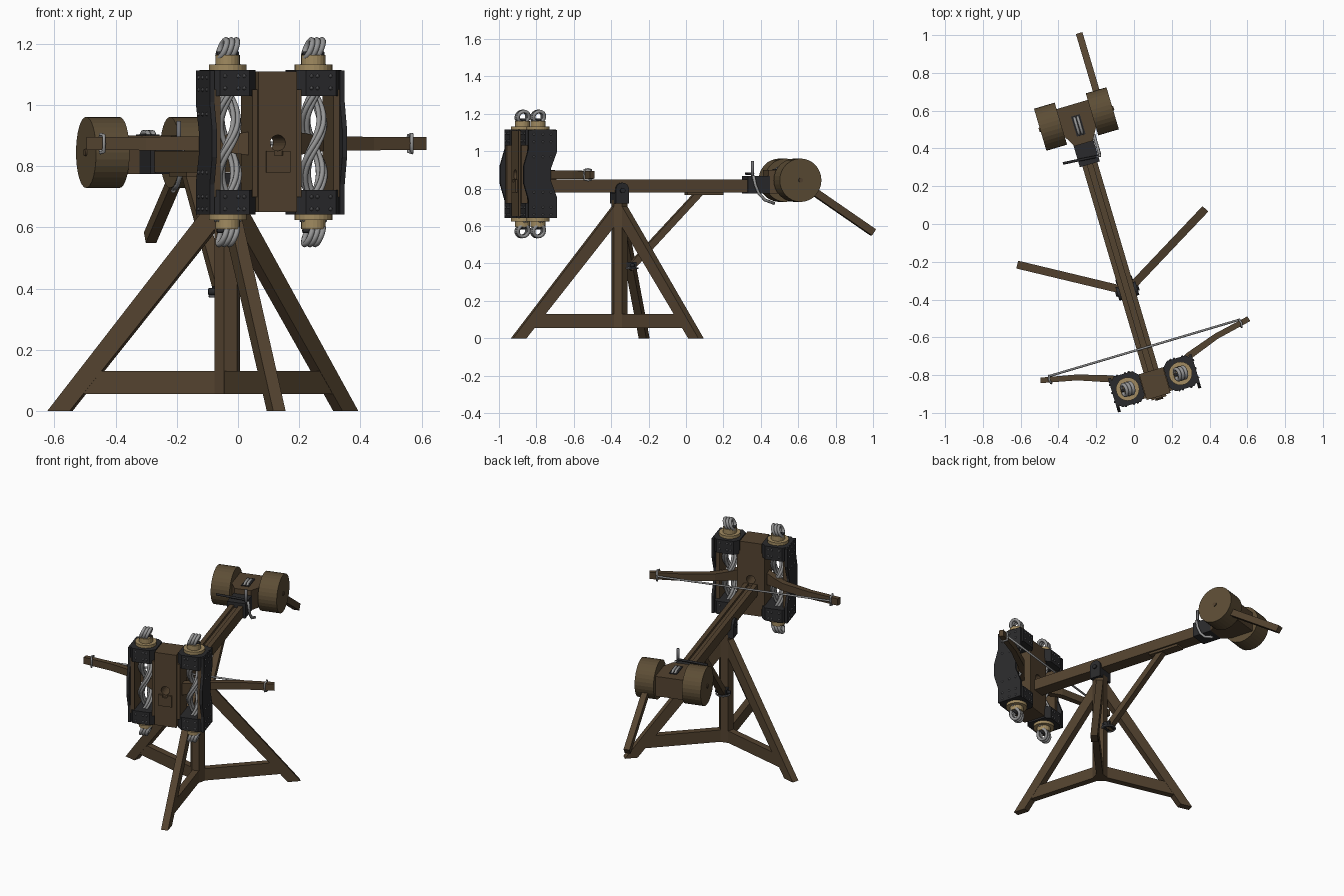
import bpy, bmesh, math
from mathutils import Matrix, Vector

if "Cube" in bpy.data.objects:
    bpy.data.objects.remove(bpy.data.objects["Cube"])

# Everything is modelled in the weapon's own frame (x right, y back), then turned on its stand
WORLD = Matrix.Translation((-0.035, -0.355, 0)) @ Matrix.Rotation(math.radians(16.5), 4, 'Z')


def material(name, r, g, b):
    m = bpy.data.materials.new(name)
    m.diffuse_color = (r, g, b, 1)
    m.use_nodes = True
    m.node_tree.nodes["Principled BSDF"].inputs["Base Color"].default_value = m.diffuse_color
    return m


WOOD = material("brown wood", 0.088, 0.056, 0.029)
DRUM = material("light brown wood", 0.108, 0.074, 0.036)
IRON = material("black iron", 0.023, 0.023, 0.025)
STEEL = material("grey steel", 0.16, 0.16, 0.17)
BRASS = material("dull brass", 0.36, 0.26, 0.12)
ROPE = material("grey rope", 0.30, 0.30, 0.30)


def finish(name, bm, mat, pre=None, smooth=False):
    bmesh.ops.recalc_face_normals(bm, faces=bm.faces)
    bm.transform(WORLD @ (pre or Matrix()))
    me = bpy.data.meshes.new(name)
    bm.to_mesh(me)
    bm.free()
    me.materials.append(mat)
    if smooth:
        me.polygons.foreach_set("use_smooth", [True] * len(me.polygons))
    ob = bpy.data.objects.new(name, me)
    bpy.context.collection.objects.link(ob)
    return ob


def prism(name, pts, axis, lo, hi, mat, pre=None):
    """Extrude a 2D outline along x (pts = y,z), y (pts = x,z) or z (pts = x,y)."""
    place = {'x': lambda a, b, c: (c, a, b), 'y': lambda a, b, c: (a, c, b),
             'z': lambda a, b, c: (a, b, c)}[axis]
    bm = bmesh.new()
    low = [bm.verts.new(place(a, b, lo)) for a, b in pts]
    high = [bm.verts.new(place(a, b, hi)) for a, b in pts]
    bm.faces.new(low)
    bm.faces.new(high)
    for i in range(len(pts)):
        j = (i + 1) % len(pts)
        bm.faces.new((low[i], low[j], high[j], high[i]))
    return finish(name, bm, mat, pre)


def box(name, x0, x1, y0, y1, z0, z1, mat):
    x0, x1 = sorted((x0, x1))
    return prism(name, [(x0, y0), (x1, y0), (x1, y1), (x0, y1)], 'z', z0, z1, mat)


def circle(cx, cy, r, n):
    return [(cx + r * math.cos(2 * math.pi * i / n), cy + r * math.sin(2 * math.pi * i / n)) for i in range(n)]


def tubes(name, paths, r, mat, n=8, closed=False):
    """Sweep a round section along one or more paths."""
    bm = bmesh.new()
    for path in paths:
        p = [Vector(q) for q in path]
        rings, up = [], None
        for i, c in enumerate(p):
            a = p[i - 1] if (i or closed) else p[0]
            b = p[(i + 1) % len(p)] if (closed or i < len(p) - 1) else p[-1]
            t = (b - a).normalized()
            up = t.orthogonal() if up is None else up - t * up.dot(t)
            up.normalize()
            side = t.cross(up)
            rings.append([bm.verts.new(c + r * (up * math.cos(k * 2 * math.pi / n) + side * math.sin(k * 2 * math.pi / n)))
                          for k in range(n)])
        for i in range(len(rings) if closed else len(rings) - 1):
            A, B = rings[i], rings[(i + 1) % len(rings)]
            for k in range(n):
                bm.faces.new((A[k], A[(k + 1) % n], B[(k + 1) % n], B[k]))
        if not closed:
            bm.faces.new(rings[0])
            bm.faces.new(rings[-1])
    return finish(name, bm, mat, smooth=True)


# Tripod stand
prism("stand_post", circle(0, 0, 0.044, 6), 'z', 0.055, 0.74, WOOD)
for i, deg in enumerate((-90, 30, 150)):
    turn = Matrix.Rotation(math.radians(deg), 4, 'Z')
    prism(f"stand_leg_{i}", [(0.6, 0), (0.525, 0), (0, 0.64), (0, 0.73), (0.018, 0.73)], 'y', -0.021, 0.021, WOOD, turn)
    prism(f"stand_stretcher_{i}", [(0, 0.055), (0.5, 0.055), (0.44, 0.13), (0, 0.13)], 'y', -0.02, 0.02, WOOD, turn)

# Pivot bracket with rounded cheeks
cheek = [(-0.037, 0.72), (0.037, 0.72), (0.037, 0.79)] + \
        [(0.037 * math.cos(a * math.pi / 8), 0.795 + 0.037 * math.sin(a * math.pi / 8)) for a in range(1, 8)] + [(-0.037, 0.79)]
for s in (-1, 1):
    prism("pivot_cheek", cheek, 'x', s * 0.048 - 0.007, s * 0.048 + 0.007, IRON)
    prism("pivot_bolt", circle(0, 0.79, 0.014, 10), 'x', s * 0.058 - 0.006, s * 0.058 + 0.006, IRON)
box("pivot_base", -0.05, 0.05, -0.037, 0.037, 0.72, 0.778, IRON)

# Grooved stock
prism("stock", [(-0.041, 0.78), (0.041, 0.78), (0.041, 0.85), (0.014, 0.85), (0.014, 0.835),
                (-0.014, 0.835), (-0.014, 0.85), (-0.041, 0.85)], 'y', -0.592, 0.86, WOOD)

# Diagonal prop under the stock
prism("prop_strut", [(0.04, 0.385), (0.068, 0.36), (0.46, 0.768), (0.41, 0.768)], 'x', -0.019, 0.019, WOOD)
box("prop_plate", -0.03, 0.03, 0.37, 0.57, 0.766, 0.782, WOOD)
box("prop_clamp", -0.027, 0.027, 0.03, 0.085, 0.372, 0.408, IRON)
tubes("prop_pin", [[(-0.045, 0.062, 0.39), (0.045, 0.062, 0.39)]], 0.011, IRON)
tubes("prop_ring", [[(0.04 * math.cos(a * math.pi / 8), 0.06 + 0.04 * math.sin(a * math.pi / 8), 0.375) for a in range(16)]],
      0.005, STEEL, 6, True)

# Centre block of the head, two halves around the bolt hole
for s in (-1, 1):
    arc = [(s * 0.026 * math.sin(a * math.pi / 10), 0.876 + 0.026 * math.cos(a * math.pi / 10)) for a in range(11)]
    prism("head_block", [(0, 0.65), (s * 0.066, 0.65), (s * 0.066, 1.11), (0, 1.11)] + arc, 'y', -0.582, -0.44, WOOD)

# Two torsion spring frames
SX, SY = 0.146, -0.498
for s in (-1, 1):
    x0, x1, y0, y1, c = 0.068, 0.226, -0.582, -0.414, 0.028
    octagon = [(s * x, y) for x, y in ((x0, y0 + c), (x0 + c, y0), (x1 - c, y0), (x1, y0 + c),
                                       (x1, y1 - c), (x1 - c, y1), (x0 + c, y1), (x0, y1 - c))]
    prism("frame_top_cap", octagon, 'z', 1.03, 1.115, IRON)
    prism("frame_bottom_cap", octagon, 'z', 0.642, 0.722, IRON)
    # outer post bows forward with a notch behind for the arm
    bow = [(-0.575, 0.642), (-0.575, 0.74), (-0.602, 0.83), (-0.602, 0.92), (-0.575, 1.01), (-0.575, 1.113),
           (-0.416, 1.113), (-0.416, 1.0), (-0.45, 0.91), (-0.45, 0.84), (-0.416, 0.75), (-0.416, 0.642)]
    prism("frame_outer_plate", bow, 'x', s * 0.222 - 0.008, s * 0.222 + 0.008, IRON)
    box("frame_outer_post", s * 0.192, s * 0.215, -0.572, -0.45, 0.70, 1.05, WOOD)
    box("frame_inner_post", s * 0.064, s * 0.084, -0.572, -0.44, 0.70, 1.05, WOOD)

    # rivets on the caps and plate
    spots = [(x, y, z) for z in (1.095, 1.055, 0.70, 0.66) for x in (0.115, 0.135, 0.18) for y in (y0, y1)]
    spots += [(0.23, y, z) for z in (1.09, 1.05, 0.97, 0.78, 0.70, 0.66) for y in (-0.545, -0.495, -0.45)]
    bm = bmesh.new()
    for x, y, z in spots:
        bmesh.ops.create_icosphere(bm, subdivisions=1, radius=0.007, matrix=Matrix.Translation((s * x, y, z)))
    finish("frame_rivets", bm, STEEL)

    # washers and rope loops above and below
    for name, z, d in (("top", 1.115, 1), ("bottom", 0.642, -1)):
        prism(name + "_washer", circle(s * SX, SY, 0.062, 24), 'z', z, z + d * 0.018, BRASS)
        prism(name + "_washer_neck", circle(s * SX, SY, 0.04, 20), 'z', z + d * 0.018, z + d * 0.048, BRASS)
        tubes(name + "_washer_bar", [[(s * SX - 0.036, SY, z + d * 0.052), (s * SX + 0.036, SY, z + d * 0.052)]], 0.008, IRON)
        loops = [[(s * SX + o + 0.012 * math.sin(a * math.pi / 8), SY + 0.03 * math.cos(a * math.pi / 8),
                   z + d * 0.068 + 0.03 * math.sin(a * math.pi / 8)) for a in range(16)] for o in (-0.018, 0, 0.018)]
        tubes(name + "_rope_loops", loops, 0.0095, ROPE, 8, True)

    # twisted rope bundles passing in front of and behind the arm
    strands = []
    for phase in (0.5, 1.5):
        for k in range(4):
            path = []
            for i in range(41):
                z = 0.62 + 0.51 * i / 40
                a = phase * math.pi + (z - 0.876) * 2 * math.pi / 0.34
                b = k * math.pi / 2 + z * 12
                path.append((s * SX + 0.027 * math.cos(a) + 0.011 * math.cos(b),
                             SY + 0.027 * math.sin(a) + 0.011 * math.sin(b), z))
            strands.append(path)
    tubes("spring_ropes", strands, 0.0085, ROPE)

    # throwing arm, thick at the heel and slightly bent
    line = [(0.078, -0.51, 0.038, 0.02), (0.146, -0.465, 0.028, 0.02), (0.21, -0.423, 0.023, 0.018),
            (0.384, -0.363, 0.022, 0.015), (0.575, -0.323, 0.021, 0.014)]
    bm = bmesh.new()
    rings = [[bm.verts.new((s * (x + t * 0.3 * q), y - t * q, 0.874 + h * w)) for q, w in ((1, -1), (-1, -1), (-1, 1), (1, 1))]
             for x, y, h, t in line]
    for A, B in zip(rings, rings[1:]):
        for k in range(4):
            bm.faces.new((A[k], A[(k + 1) % 4], B[(k + 1) % 4], B[k]))
    bm.faces.new(rings[0])
    bm.faces.new(rings[-1])
    finish("throwing_arm", bm, WOOD)
    wrap = [(s * (0.525 + 0.006 * q), -0.333 + 0.019 * p, 0.874 + 0.027 * w) for q, p, w in
            ((0, -1, -1), (1, 0, -1.1), (0, 1, -1), (0, 1.1, 0), (0, 1, 1), (1, 0, 1.1), (0, -1, 1), (0, -1.1, 0))]
    tubes("string_wrap", [wrap], 0.006, ROPE, 6, True)

# Bowstring
tubes("bowstring", [[(-0.53, -0.314, 0.874), (0.53, -0.314, 0.874)]], 0.006, ROPE)

# Trigger plate, pin, cross bar and hook
box("trigger_plate", -0.055, 0.055, 0.70, 0.825, 0.775, 0.868, IRON)
tubes("trigger_bar", [[(-0.135, 0.745, 0.88), (0.056, 0.728, 0.88)]], 0.007, IRON)
tubes("trigger_pin", [[(0.05, 0.727, 0.85), (0.05, 0.727, 0.947)]], 0.008, STEEL)
tubes("trigger_hook", [[(0.063, 0.728, 0.87), (0.065, 0.738, 0.82), (0.065, 0.757, 0.775),
                        (0.065, 0.79, 0.74), (0.065, 0.845, 0.72)]], 0.008, ROPE)

# Winch: body, two drums, handle
prism("winch_body", [(-0.05, 0.815), (0.05, 0.815), (0.088, 0.88), (0.088, 1.03), (-0.088, 1.03), (-0.088, 0.88)],
      'z', 0.775, 0.90, WOOD)
box("winch_slot", -0.024, 0.024, 0.86, 0.97, 0.895, 0.904, IRON)
tubes("winch_rope", [[(x, 0.85, 0.885), (x, 0.885, 0.91), (x, 0.94, 0.91), (x, 0.965, 0.895)] for x in (-0.009, 0.009)],
      0.008, ROPE)
for s in (-1, 1):
    prism("winch_drum", circle(0.95, 0.845, 0.116, 32), 'x', s * 0.143 - 0.057, s * 0.143 + 0.057, DRUM)
    prism("winch_axle", circle(0.95, 0.845, 0.012, 12), 'x', s * 0.19, s * 0.206, WOOD)
tilt = Matrix.Translation((0.143, 0.95, 0.845)) @ Matrix.Rotation(math.radians(-33.5), 4, 'X')
prism("winch_handle", [(0.05, -0.02), (0.505, -0.02), (0.505, 0.02), (0.05, 0.02)], 'x', -0.018, 0.018, WOOD, tilt)
